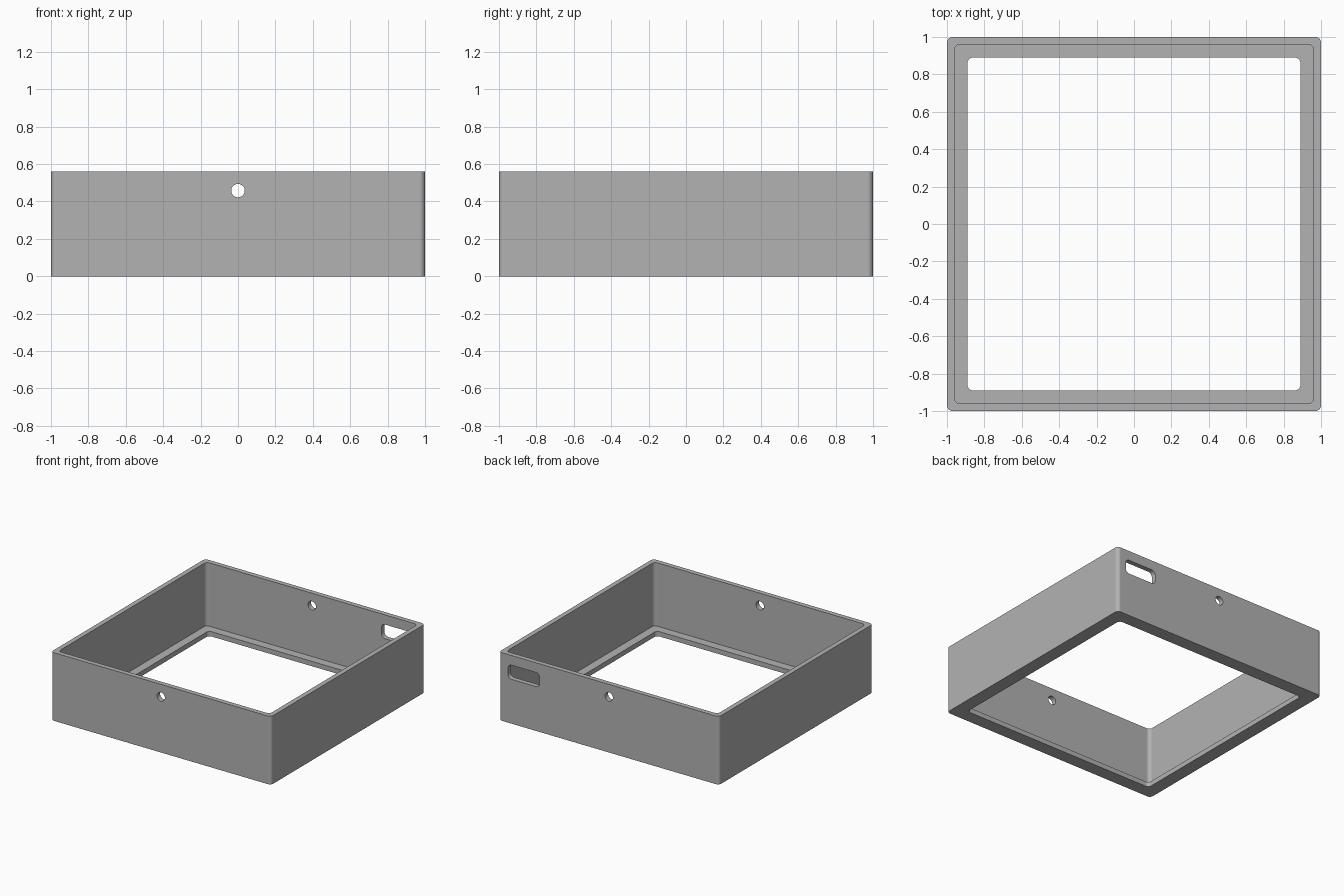
import bpy, bmesh
from math import sin, cos, pi, radians
from mathutils import Matrix, Vector

cube = bpy.data.objects.get("Cube")
if cube:
    bpy.data.objects.remove(cube, do_unlink=True)

HEIGHT, LIP = 0.56, 0.04
OUTER, INNER, OPENING = 1.0, 0.96, 0.89
HOLE_Z = 0.458

grey = bpy.data.materials.new("plain grey")
grey.use_nodes = True
colour = (0.45, 0.45, 0.45, 1)
grey.diffuse_color = colour
grey.node_tree.nodes["Principled BSDF"].inputs["Base Color"].default_value = colour


def rounded_rect(half_w, half_h, radius, steps=8):
    """Counter-clockwise outline with rounded corners."""
    points = []
    for corner, (sx, sy) in enumerate([(1, 1), (-1, 1), (-1, -1), (1, -1)]):
        for i in range(steps + 1):
            a = (corner + i / steps) * pi / 2
            points.append((sx * (half_w - radius) + radius * cos(a),
                           sy * (half_h - radius) + radius * sin(a)))
    return points


def loft(name, rings, closed):
    """Join matching rings of points; either loop round or cap the ends."""
    bm = bmesh.new()
    loops = [[bm.verts.new(p) for p in ring] for ring in rings]
    n = len(loops[0])
    pairs = list(zip(loops, loops[1:])) + ([(loops[-1], loops[0])] if closed else [])
    for a, b in pairs:
        for i in range(n):
            j = (i + 1) % n
            bm.faces.new((a[i], a[j], b[j], b[i]))
    if not closed:
        bm.faces.new(loops[0][::-1])
        bm.faces.new(loops[-1])
    bmesh.ops.recalc_face_normals(bm, faces=bm.faces[:])
    mesh = bpy.data.meshes.new(name)
    bm.to_mesh(mesh)
    bm.free()
    mesh.materials.append(grey)
    obj = bpy.data.objects.new(name, mesh)
    bpy.context.collection.objects.link(obj)
    return obj


def wall_cutter(name, outline, x, z, y0, y1):
    """Prism along y, for piercing the front and back walls."""
    rings = [[(x + u, y, z + v) for u, v in outline] for y in (y0, y1)]
    obj = loft(name, rings, False)
    obj.hide_render = True
    return obj


# Square frame: outer wall, rim, inner wall, then the inward lip at the floor
section = [(OUTER, 0), (OUTER, HEIGHT), (INNER, HEIGHT),
           (INNER, LIP), (OPENING, LIP), (OPENING, 0)]
frame = loft("square_frame",
             [[(x, y, z) for x, y in rounded_rect(s, s, 0.03)] for s, z in section],
             True)

# Round holes through front and back, and a slot in the back wall
circle = [(0.036 * cos(i * pi / 16), 0.036 * sin(i * pi / 16)) for i in range(32)]
cutters = [
    wall_cutter("hole_cutter", circle, 0, HOLE_Z, -1.2, 1.2),
    wall_cutter("slot_cutter", rounded_rect(0.145, 0.058, 0.035), 0.775, 0.422, 0.9, 1.2),
]

bpy.ops.object.select_all(action="DESELECT")
frame.select_set(True)
bpy.context.view_layer.objects.active = frame
for cutter in cutters:
    mod = frame.modifiers.new("cut", "BOOLEAN")
    mod.operation = "DIFFERENCE"
    mod.solver = "EXACT"
    mod.object = cutter
    bpy.ops.object.modifier_apply(modifier=mod.name)
    bpy.data.objects.remove(cutter, do_unlink=True)

# Smooth the rounded corners, keep the walls flat
bpy.ops.object.shade_smooth_by_angle(angle=radians(30))
weighted = frame.modifiers.new("flat walls", "WEIGHTED_NORMAL")
weighted.keep_sharp = True
